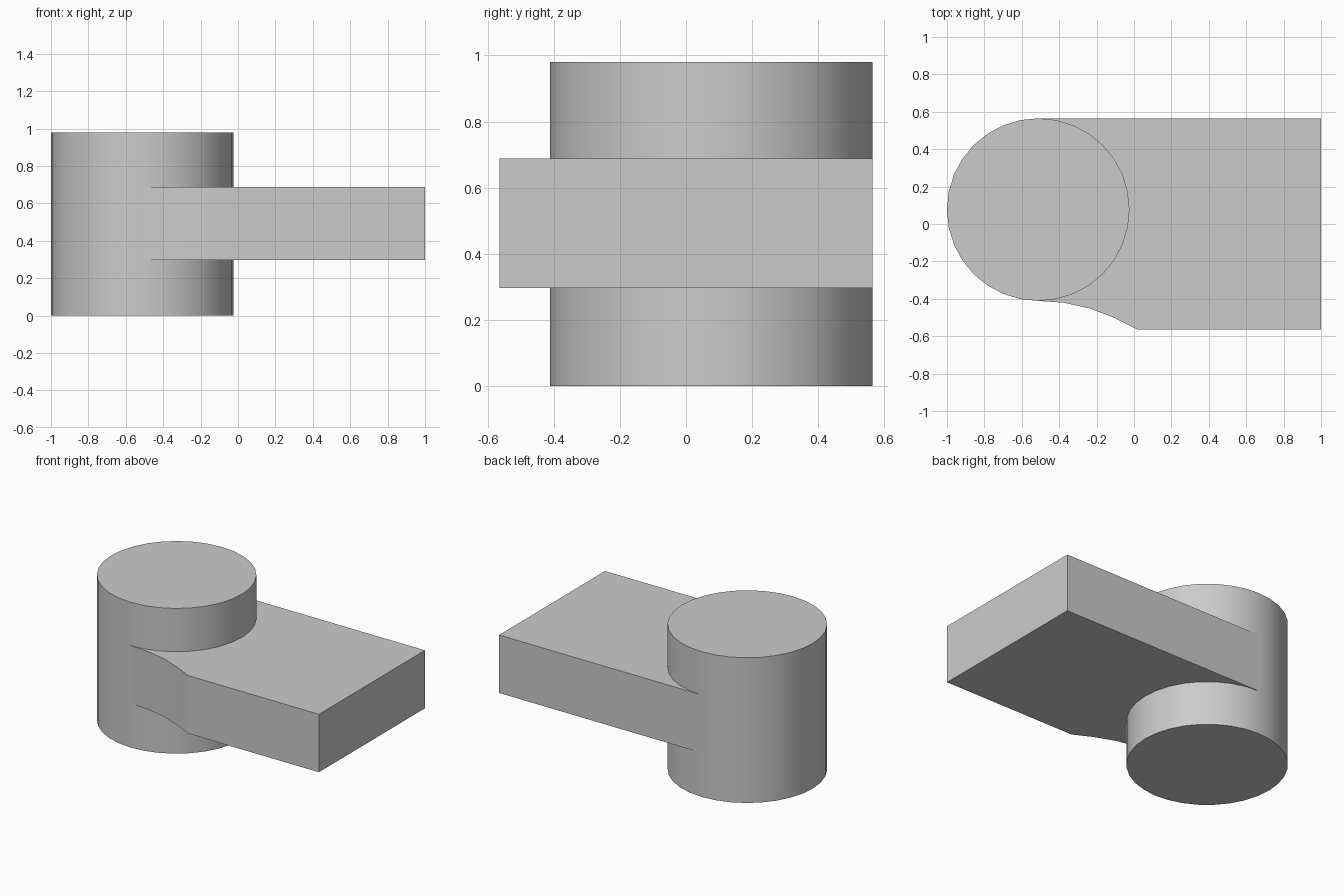
import bpy
import bmesh
from math import radians, sin, cos, asin

cube = bpy.data.objects.get("Cube")
if cube:
    bpy.data.objects.remove(cube)

grey = bpy.data.materials.new("plain grey")
grey.use_nodes = True
grey.diffuse_color = (0.6, 0.6, 0.6, 1)
grey.node_tree.nodes["Principled BSDF"].inputs["Base Color"].default_value = (0.6, 0.6, 0.6, 1)

RADIUS, HEIGHT = 0.488, 0.98
CX, CY = -0.512, 0.077
BOTTOM, TOP = 0.297, 0.688
SIDE = 0.565


def finish(obj):
    """Apply the colour and smooth the curved sides."""
    obj.data.materials.append(grey)
    bpy.ops.object.select_all(action="DESELECT")
    obj.select_set(True)
    bpy.context.view_layer.objects.active = obj
    bpy.ops.object.shade_smooth_by_angle(angle=radians(20))


# Upright round boss
bpy.ops.mesh.primitive_cylinder_add(vertices=32, radius=RADIUS, depth=HEIGHT,
                                    location=(CX, CY, HEIGHT / 2))
boss = bpy.context.object
boss.name = "round_boss"
finish(boss)

# Arm outline: flush with the back of the boss, flaring out at the front
flare_radius = 0.96
start_y = CY - RADIUS
sweep = asin((0.02 - CX) / flare_radius)
outline = [(CX, SIDE), (CX, start_y)]
for i in range(1, 5):
    a = sweep * i / 4
    outline.append((CX + flare_radius * sin(a), start_y - flare_radius * (1 - cos(a))))
outline[-1] = (0.02, -SIDE)
outline += [(1, -SIDE), (1, SIDE)]

# Flat arm, extruded from its outline
bm = bmesh.new()
face = bm.faces.new([bm.verts.new((x, y, BOTTOM)) for x, y in outline])
lifted = bmesh.ops.extrude_face_region(bm, geom=[face])["geom"]
bmesh.ops.translate(bm, vec=(0, 0, TOP - BOTTOM),
                    verts=[v for v in lifted if isinstance(v, bmesh.types.BMVert)])
bmesh.ops.recalc_face_normals(bm, faces=bm.faces)
mesh = bpy.data.meshes.new("flat_arm")
bm.to_mesh(mesh)
bm.free()
arm = bpy.data.objects.new("flat_arm", mesh)
bpy.context.collection.objects.link(arm)
finish(arm)
